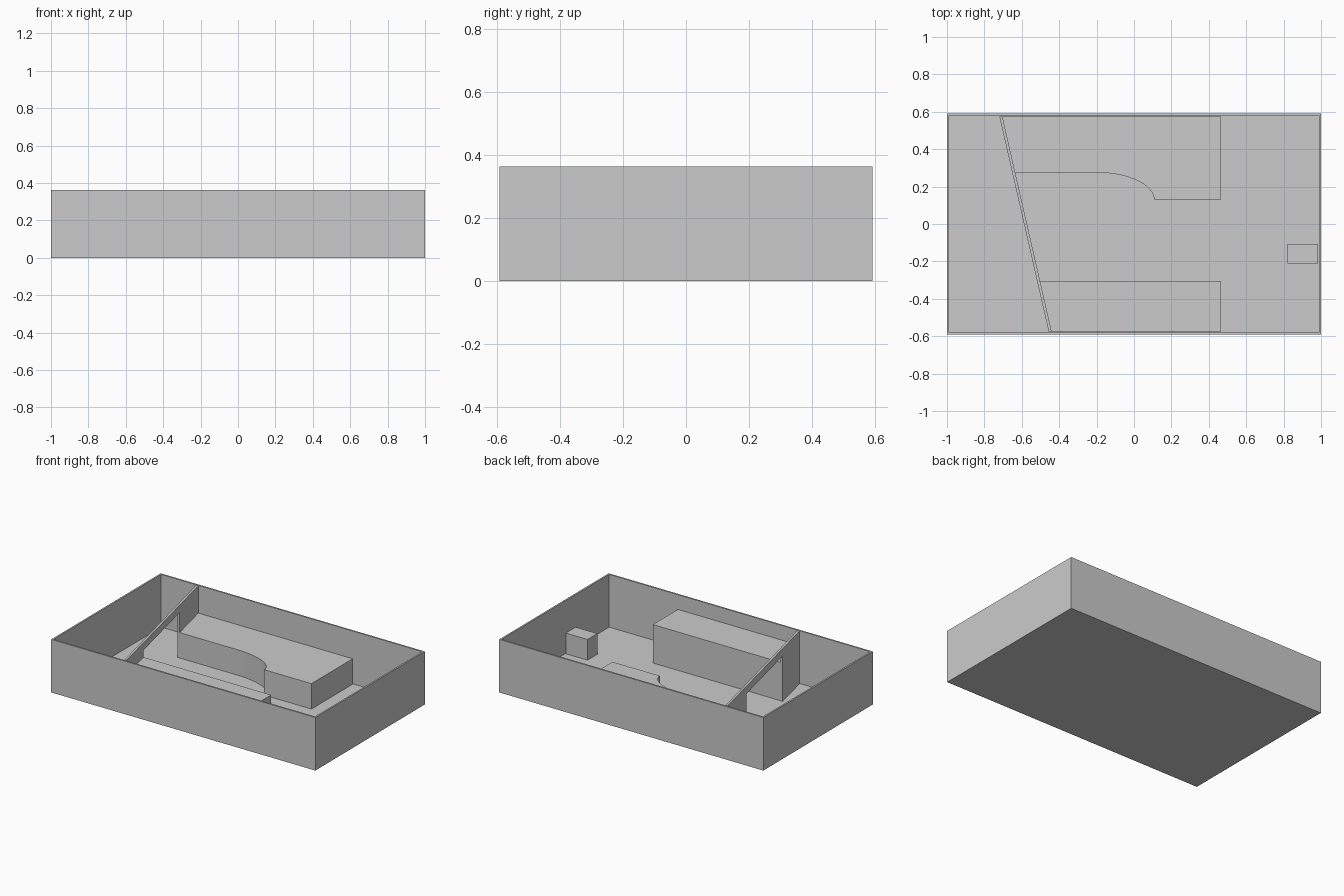
import bpy, bmesh, math

if "Cube" in bpy.data.objects:
    bpy.data.objects.remove(bpy.data.objects["Cube"])

HX, HY, H = 1.0, 0.592, 0.363      # outer half sizes and wall height
T, FLOOR = 0.016, 0.002            # wall and floor thickness
IX, IY = HX - T, HY - T            # inner half sizes


def add_object(name, bm):
    bmesh.ops.recalc_face_normals(bm, faces=bm.faces[:])
    mesh = bpy.data.meshes.new(name)
    bm.to_mesh(mesh)
    bm.free()
    obj = bpy.data.objects.new(name, mesh)
    bpy.context.collection.objects.link(obj)
    return obj


def loft(name, lower, upper):
    """Closed solid between two matching outlines."""
    bm = bmesh.new()
    a = [bm.verts.new(p) for p in lower]
    b = [bm.verts.new(p) for p in upper]
    bm.faces.new(a)
    bm.faces.new(b)
    for i in range(len(a)):
        j = (i + 1) % len(a)
        bm.faces.new((a[i], a[j], b[j], b[i]))
    return add_object(name, bm)


def prism(name, outline, top):
    return loft(name, [(x, y, FLOOR) for x, y in outline],
                [(x, y, top) for x, y in outline])


def wall_x(y):
    """Centre line of the slanted partition."""
    return -0.58 - 0.229 * y


# Outer walls and floor: box, inset on top, sunk down to the floor
bm = bmesh.new()
bmesh.ops.create_cube(bm, size=1)
for v in bm.verts:
    v.co = (v.co.x * 2 * HX, v.co.y * 2 * HY, (v.co.z + 0.5) * H)
bm.normal_update()
lid = max(bm.faces, key=lambda f: f.calc_center_median().z)
bmesh.ops.inset_region(bm, faces=[lid], thickness=T)
ext = bmesh.ops.extrude_discrete_faces(bm, faces=[lid])
for v in ext["faces"][0].verts:
    v.co.z = FLOOR
add_object("outer_walls", bm)

# Slanted partition with a wide opening below a lintel
Y0, Y1, ZL = -0.305, 0.275, 0.312
profile = [(-IY, FLOOR), (Y0, FLOOR), (Y0, ZL), (Y1, ZL), (Y1, FLOOR),
           (IY, FLOOR), (IY, H), (-IY, H)]
loft("partition_wall",
     [(wall_x(y) - 0.008, y, z) for y, z in profile],
     [(wall_x(y) + 0.008, y, z) for y, z in profile])

# Back platform with a curved front corner
curve = [(-0.2 + 0.307 * math.sin(t), 0.13 + (Y1 - 0.13) * math.cos(t))
         for t in (math.pi / 2 * i / 16 for i in range(17))]
prism("back_platform",
      [(wall_x(IY) + 0.008, IY), (wall_x(Y1) + 0.008, Y1)] + curve
      + [(0.465, 0.13), (0.465, IY)], 0.176)

# Front platform
prism("front_platform",
      [(wall_x(-IY) + 0.008, -IY), (0.465, -IY), (0.465, Y0),
       (wall_x(Y0) + 0.008, Y0)], 0.265)

# Small block against the right wall
prism("small_block",
      [(0.82, -0.212), (IX, -0.212), (IX, -0.106), (0.82, -0.106)], 0.144)
